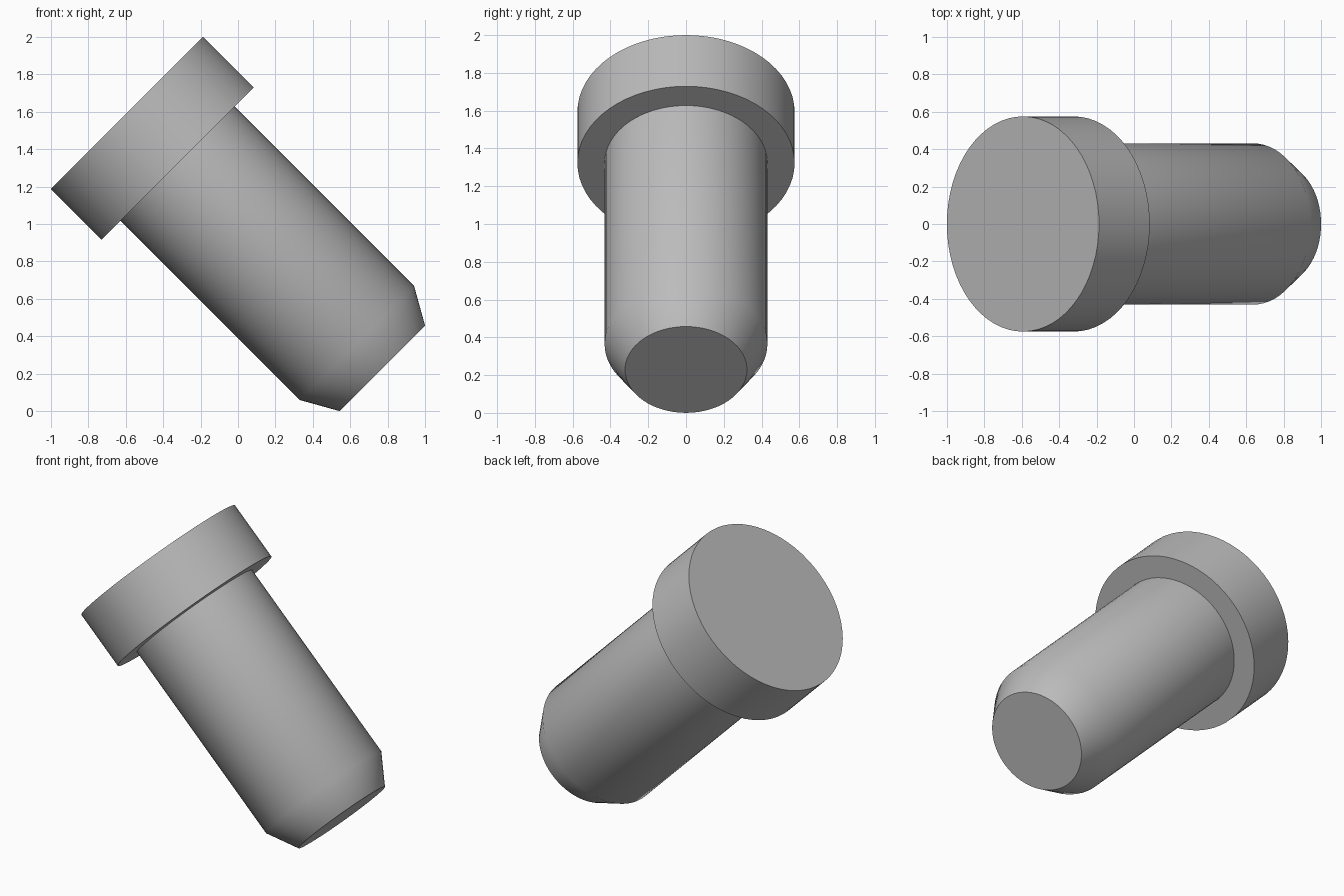
import bpy, bmesh, math
from mathutils import Matrix, Vector

cube = bpy.data.objects.get("Cube")
if cube:
    bpy.data.objects.remove(cube, do_unlink=True)

SIDES = 64
HEAD_R, SHAFT_R, TIP_R = 0.575, 0.431, 0.323
HEAD_T, SHAFT_END, LENGTH = 0.383, 1.739, 1.93

# Plain grey material
grey = bpy.data.materials.new("grey")
grey.use_nodes = True
colour = (0.5, 0.5, 0.5, 1)
grey.diffuse_color = colour
grey.node_tree.nodes["Principled BSDF"].inputs["Base Color"].default_value = colour

# Lathe profile: flat head, underside step, shaft, chamfered tip
profile = [(0, 0), (HEAD_R, 0), (HEAD_R, HEAD_T), (SHAFT_R, HEAD_T),
           (SHAFT_R, SHAFT_END), (TIP_R, LENGTH), (0, LENGTH)]

bm = bmesh.new()
verts = [bm.verts.new((r, 0, -depth)) for r, depth in profile]
edges = [bm.edges.new(pair) for pair in zip(verts, verts[1:])]
bmesh.ops.spin(bm, geom=verts + edges, cent=(0, 0, 0), axis=(0, 0, 1),
               angle=math.tau, steps=SIDES, use_merge=True)
bmesh.ops.remove_doubles(bm, verts=bm.verts, dist=1e-4)

# Merge the fans of the head and tip into single flat faces
hubs = [v for v in bm.verts if math.hypot(v.co.x, v.co.y) < 1e-4]
bmesh.ops.dissolve_verts(bm, verts=hubs)
bmesh.ops.recalc_face_normals(bm, faces=bm.faces)

# Smooth around the barrel, sharp at the rims
for face in bm.faces:
    face.smooth = True
for edge in bm.edges:
    edge.smooth = edge.calc_face_angle(0) < math.radians(35)

# Tilt so the tip points down to the model's left
drop = HEAD_R * math.sqrt(0.5)
tilt = Matrix.Rotation(math.radians(-45), 4, "Y")
bm.transform(Matrix.Translation(Vector((drop - 1, 0, 2 - drop))) @ tilt)

mesh = bpy.data.meshes.new("headed_pin")
bm.to_mesh(mesh)
bm.free()
mesh.materials.append(grey)
pin = bpy.data.objects.new("headed_pin", mesh)
bpy.context.collection.objects.link(pin)
